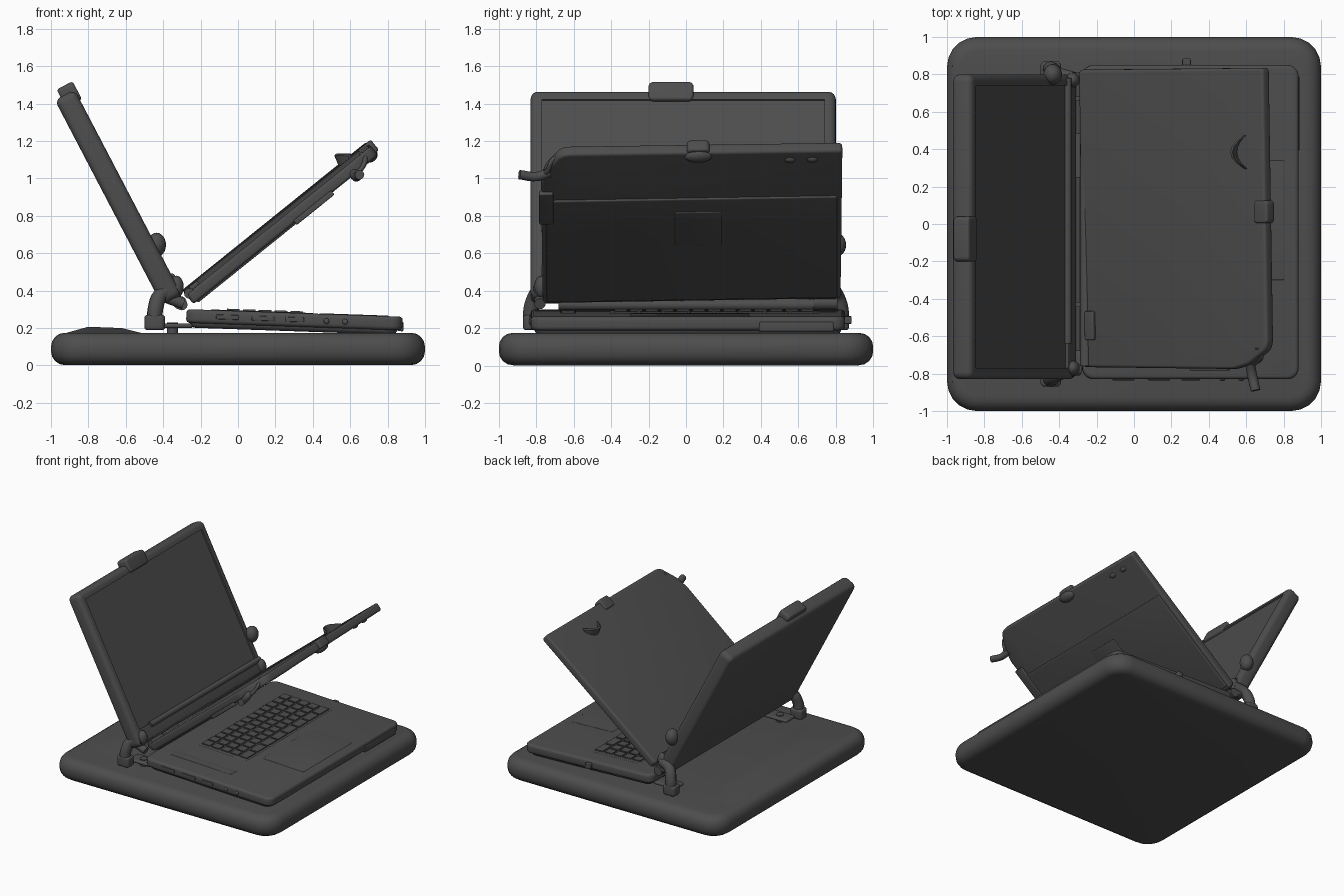
import bpy, bmesh, math
from mathutils import Matrix, Vector

if "Cube" in bpy.data.objects:
    bpy.data.objects.remove(bpy.data.objects["Cube"])

MAT = bpy.data.materials.new("charcoal grey")
MAT.diffuse_color = (0.075, 0.075, 0.075, 1)
MAT.use_nodes = True
MAT.node_tree.nodes["Principled BSDF"].inputs["Base Color"].default_value = MAT.diffuse_color


def frame(x, y, z, deg, roll=0):
    """Local frame at a point, tilted about y (negative raises +x), then rolled."""
    return (Matrix.Translation((x, y, z)) @ Matrix.Rotation(math.radians(deg), 4, 'Y')
            @ Matrix.Rotation(math.radians(roll), 4, 'X'))


def finish(name, bm, mat=Matrix()):
    bmesh.ops.recalc_face_normals(bm, faces=bm.faces)
    me = bpy.data.meshes.new(name)
    bm.to_mesh(me)
    bm.free()
    ob = bpy.data.objects.new(name, me)
    bpy.context.collection.objects.link(ob)
    ob.matrix_world = mat
    me.materials.append(MAT)
    bpy.ops.object.select_all(action='DESELECT')
    ob.select_set(True)
    bpy.context.view_layer.objects.active = ob
    bpy.ops.object.shade_smooth_by_angle(angle=math.radians(35))
    return ob


def slab(name, outline, z0, z1, corner=0.05, rim=0.02, mat=Matrix(), recess=None):
    """Plate from a local xy outline, with rounded corners and rims;
    recess = (border, depth) sinks its lower face."""
    bm = bmesh.new()
    f = bm.faces.new([bm.verts.new((x, y, z0)) for x, y in outline])
    ret = bmesh.ops.extrude_face_region(bm, geom=[f])
    for v in ret['geom']:
        if isinstance(v, bmesh.types.BMVert):
            v.co.z = z1
    bmesh.ops.recalc_face_normals(bm, faces=bm.faces)
    up = [e for e in bm.edges if abs(e.verts[0].co.z - e.verts[1].co.z) > 1e-4]
    if corner:
        bmesh.ops.bevel(bm, geom=up, offset=corner, segments=5, profile=0.5, affect='EDGES')
    if rim:
        flat = [e for e in bm.edges if abs(e.verts[0].co.z - e.verts[1].co.z) < 1e-4]
        bmesh.ops.bevel(bm, geom=flat, offset=rim, segments=4, profile=0.5, affect='EDGES')
    if recess:
        bm.normal_update()
        low = max((f for f in bm.faces if f.normal.z < -0.9), key=lambda f: f.calc_area())
        bmesh.ops.inset_region(bm, faces=[low], thickness=recess[0])
        bmesh.ops.inset_region(bm, faces=[low], thickness=0.006, depth=-recess[1])
    return finish(name, bm, mat)


def rect(x0, x1, y0, y1):
    return [(x0, y0), (x1, y0), (x1, y1), (x0, y1)]


def block(name, x0, x1, y0, y1, z0, z1, mat=Matrix(), r=0.01):
    return slab(name, rect(x0, x1, y0, y1), z0, z1, r, r * 0.6, mat)


def ball(name, p, size, mat=Matrix()):
    bm = bmesh.new()
    bmesh.ops.create_uvsphere(bm, u_segments=20, v_segments=12, radius=1)
    bmesh.ops.scale(bm, vec=size, verts=bm.verts)
    bmesh.ops.translate(bm, vec=p, verts=bm.verts)
    return finish(name, bm, mat)


def rod(name, p, q, r):
    p, q = Vector(p), Vector(q)
    bm = bmesh.new()
    bmesh.ops.create_cone(bm, cap_ends=True, segments=16, radius1=r, radius2=r, depth=(q - p).length)
    rot = (q - p).to_track_quat('Z', 'Y').to_matrix().to_4x4()
    return finish(name, bm, Matrix.Translation((p + q) / 2) @ rot)


def tube(name, pts, r):
    cu = bpy.data.curves.new(name, 'CURVE')
    cu.dimensions = '3D'
    cu.bevel_depth, cu.bevel_resolution, cu.use_fill_caps = r, 3, True
    sp = cu.splines.new('BEZIER')
    sp.bezier_points.add(len(pts) - 1)
    for b, p in zip(sp.bezier_points, pts):
        b.co = p
        b.handle_left_type = b.handle_right_type = 'AUTO'
    cu.materials.append(MAT)
    ob = bpy.data.objects.new(name, cu)
    bpy.context.collection.objects.link(ob)


# Thick cushion base with a low, gently tapered mound behind the screen
slab("base_pad", rect(-1, 1, -1, 1), 0.002, 0.175, 0.16, 0.075)
bm = bmesh.new()
prof = [(-0.97, 0.16, 0.85), (-0.8, 0.207, 0.5), (-0.62, 0.2, 0.5), (-0.5, 0.17, 0.85)]
a, b = ([bm.verts.new((x, s * y, z)) for x, z, y in prof] for s in (-1, 1))
for i in range(4):
    j = (i + 1) % 4
    bm.faces.new((a[i], a[j], b[j], b[i]))
bm.faces.new(a)
bm.faces.new(b)
finish("base_mound", bm)

# Keyboard deck
DECK = frame(0.303, 0.01, 0.238, 2)
TOP = 0.043
slab("deck_lower", rect(-0.56, 0.55, -0.82, 0.82), -0.055, 0.01, 0.06, 0.03, DECK)
slab("deck_upper", rect(-0.58, 0.577, -0.84, 0.84), -0.03, TOP, 0.06, 0.02, DECK)
block("trackpad", 0.13, 0.5, -0.31, 0.33, TOP - 0.01, TOP + 0.003, DECK)
block("keyboard_bed", -0.38, 0.06, -0.42, 0.70, TOP - 0.01, TOP + 0.002, DECK)
bm = bmesh.new()
for row in range(5):
    n = 8 if row == 4 else 13
    w = 1.08 / n
    for c in range(n):
        m = Matrix.Translation((-0.33 + row * 0.085, -0.40 + (c + 0.5) * w, TOP + 0.004))
        m = m @ Matrix.Diagonal((0.068, w - 0.016, 0.012, 1))
        bmesh.ops.create_cube(bm, size=1, matrix=m)
finish("keys", bm, DECK)
block("speaker_strip", -0.45, 0.1, -0.68, -0.60, TOP - 0.01, TOP + 0.003, DECK)

# Ports along the sides of the deck
for i, (x, w) in enumerate([(-0.36, 0.12), (-0.17, 0.12), (0.0, 0.10)]):
    block(f"port_{i}", x - w / 2, x + w / 2, -0.846, -0.82, -0.005, 0.02, DECK, 0.006)
for i, x in enumerate((0.17, 0.27)):
    ball(f"jack_{i}", (x, -0.84, 0.005), (0.015, 0.01, 0.015), DECK)
block("front_latch", 0.55, 0.582, 0.38, 0.78, -0.035, 0.015, DECK)
block("side_plug", -0.045, 0.0, 0.8, 0.875, -0.015, 0.025, DECK)

# Reclined screen; local +x runs up the panel, -z faces the user
SCR = frame(-0.635, -0.015, 0.9, -117.6)
slab("screen", rect(-0.62, 0.62, -0.815, 0.815), -0.055, 0.065, 0.04, 0.035, SCR, (0.025, 0.012))
block("screen_lower_bezel", -0.60, -0.5, -0.77, 0.77, -0.056, -0.03, SCR)
block("screen_clip", 0.555, 0.665, -0.185, 0.055, -0.066, 0.03, SCR, 0.025)
ball("side_knob", (-0.435, 0.80, 0.645), (0.05, 0.055, 0.065))

# Second, thin lid panel with one cut corner and a thicker lower part
LID = frame(0.225, 0.025, 0.765, -38.8, 1.2)
slab("lid", [(-0.635, -0.79), (0.40, -0.80), (0.50, -0.775), (0.62, -0.70), (0.635, -0.66),
             (0.63, 0.81), (-0.635, 0.80)], -0.034, 0.03, 0.02, 0.016, LID)
block("lid_back_plate", -0.61, 0.25, -0.77, 0.78, -0.044, 0.0, LID, 0.012)
block("lid_label", -0.135, 0.145, -0.085, 0.165, -0.049, -0.02, LID)
block("lid_button", 0.06, 0.32, -0.81, -0.735, -0.05, -0.02, LID)
block("lid_tab", -0.60, -0.54, -0.645, -0.49, 0.02, 0.05, LID)
block("lid_edge_latch", 0.56, 0.655, -0.02, 0.10, -0.03, 0.04, LID, 0.02)
ball("lid_edge_lug", (0.60, 0.04, -0.03), (0.04, 0.075, 0.03), LID)
for i, y in enumerate((0.53, 0.65)):
    ball(f"lid_foot_{i}", (0.56, y, -0.034), (0.02, 0.028, 0.012), LID)
# crescent fin standing on the lid
bm = bmesh.new()
pts = [(0.43 + 0.06 * (t / 6 - 0.5) ** 2 * 4, 0.27 + 0.18 * t / 6) for t in range(7)]
ring = [bm.verts.new((x + d, y, 0.02 + h * (1 - (t / 3 - 1) ** 2 * 0.7))) for t, (x, y) in enumerate(pts)
        for d, h in ((0, 0), (0.02, 0.07), (0.035, 0.07), (0.015, 0))]
for t in range(6):
    for k in range(4):
        l = (k + 1) % 4
        bm.faces.new([ring[t * 4 + k], ring[t * 4 + l], ring[t * 4 + 4 + l], ring[t * 4 + 4 + k]])
bm.faces.new(ring[:4])
bm.faces.new(ring[-4:])
finish("lid_fin", bm, LID)

# Bent cable hook at the cut corner
tube("cable", [(0.66, -0.66, 1.13), (0.68, -0.71, 1.10), (0.65, -0.74, 1.04), (0.62, -0.76, 1.02)], 0.013)
tube("cable_plug", [(0.62, -0.73, 1.03), (0.63, -0.80, 1.01), (0.65, -0.89, 1.02)], 0.026)

# Hinge: jointed shaft, mirrored arms and floor tabs
rod("hinge_shaft", (-0.30, -0.68, 0.325), (-0.30, 0.68, 0.325), 0.03)
for i, (y0, y1) in enumerate([(-0.68, -0.44), (-0.42, 0.25), (0.48, 0.66), (0.68, 0.81)]):
    rod(f"hinge_sleeve_{i}", (-0.31, y0, 0.335), (-0.31, y1, 0.335), 0.036)
rod("lid_hinge_bar", (-0.26, -0.76, 0.385), (-0.26, 0.80, 0.385), 0.028)
rod("screen_rail", (-0.355, -0.64, 0.47), (-0.355, 0.78, 0.47), 0.022)
for s, side in ((-1, "front"), (1, "back")):
    tube(f"{side}_hinge_arm", [(-0.445, s * 0.83, 0.22), (-0.44, s * 0.825, 0.31),
                               (-0.41, s * 0.80, 0.38), (-0.33, s * 0.775, 0.41)], 0.042)
    ball(f"{side}_hinge_joint", (-0.33, s * 0.77, 0.42), (0.04, 0.04, 0.06))
    rod(f"{side}_hinge_link", (-0.40, s * 0.78, 0.37), (-0.29, s * 0.78, 0.33), 0.03)
    block(f"{side}_hinge_foot", -0.50, -0.39, s * 0.825 - 0.045, s * 0.825 + 0.045, 0.19, 0.27, r=0.025)
    block(f"{side}_hinge_tab", -0.45, -0.24, s * 0.72 - 0.06, s * 0.72 + 0.06, 0.2, 0.225, r=0.02)
    rod(f"{side}_tab_pin", (-0.35, s * 0.72, 0.16), (-0.35, s * 0.72, 0.23), 0.03)
